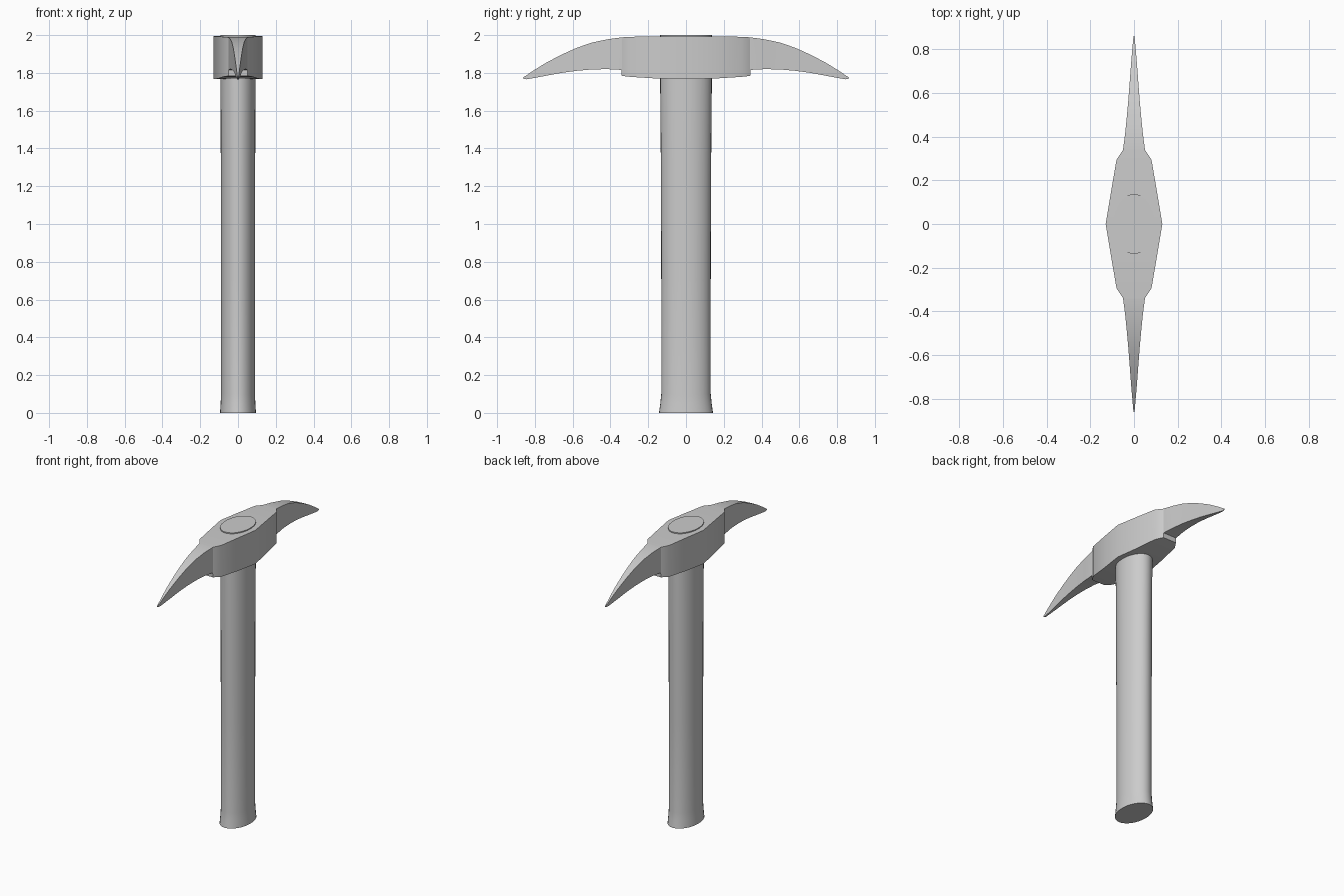
import bpy, bmesh, math

if "Cube" in bpy.data.objects:
    bpy.data.objects.remove(bpy.data.objects["Cube"])


def loft(name, rings, angle=30):
    """Skin a list of equal-length vertex rings and cap both ends."""
    bm = bmesh.new()
    loops = [[bm.verts.new(p) for p in ring] for ring in rings]
    n = len(loops[0])
    for a, b in zip(loops, loops[1:]):
        for i in range(n):
            j = (i + 1) % n
            bm.faces.new((a[i], a[j], b[j], b[i]))
    bm.faces.new(loops[0][::-1])
    bm.faces.new(loops[-1])
    bmesh.ops.recalc_face_normals(bm, faces=bm.faces[:])
    mesh = bpy.data.meshes.new(name)
    bm.to_mesh(mesh)
    bm.free()
    obj = bpy.data.objects.new(name, mesh)
    bpy.context.collection.objects.link(obj)
    bpy.ops.object.select_all(action='DESELECT')
    obj.select_set(True)
    bpy.context.view_layer.objects.active = obj
    bpy.ops.object.shade_smooth_by_angle(angle=math.radians(angle))
    return obj


def ellipse(rx, ry, z, n=32):
    return [(rx * math.cos(2 * math.pi * i / n), ry * math.sin(2 * math.pi * i / n), z)
            for i in range(n)]


# Handle: oval shaft, flared at the butt and slightly wider at the head
shaft = [(0.095, 0.143, 0), (0.092, 0.136, 0.05), (0.09, 0.131, 0.1),
         (0.09, 0.131, 0.7), (0.091, 0.133, 1.3), (0.093, 0.137, 1.77),
         (0.093, 0.137, 2.0)]
loft("handle", [ellipse(*s) for s in shaft])

# Head: rectangular sections along y (y, half width, top, bottom)
half = [(0.15, 0.105, 1.993, 1.77), (0.295, 0.08, 1.991, 1.779),
        (0.34, 0.05, 1.988, 1.784), (0.342, 0.05, 1.988, 1.816),
        (0.42, 0.04, 1.977, 1.82), (0.5, 0.032, 1.96, 1.818),
        (0.58, 0.025, 1.932, 1.811), (0.66, 0.019, 1.896, 1.8),
        (0.74, 0.013, 1.854, 1.785), (0.81, 0.007, 1.811, 1.772),
        (0.845, 0.004, 1.787, 1.766), (0.862, 0.002, 1.776, 1.77)]
sections = ([(-y, w, t, b) for y, w, t, b in reversed(half)]
            + [(0, 0.13, 1.994, 1.767)] + half)
loft("pick_head", [[(-w, y, b), (w, y, b), (w, y, t), (-w, y, t)]
                   for y, w, t, b in sections])
